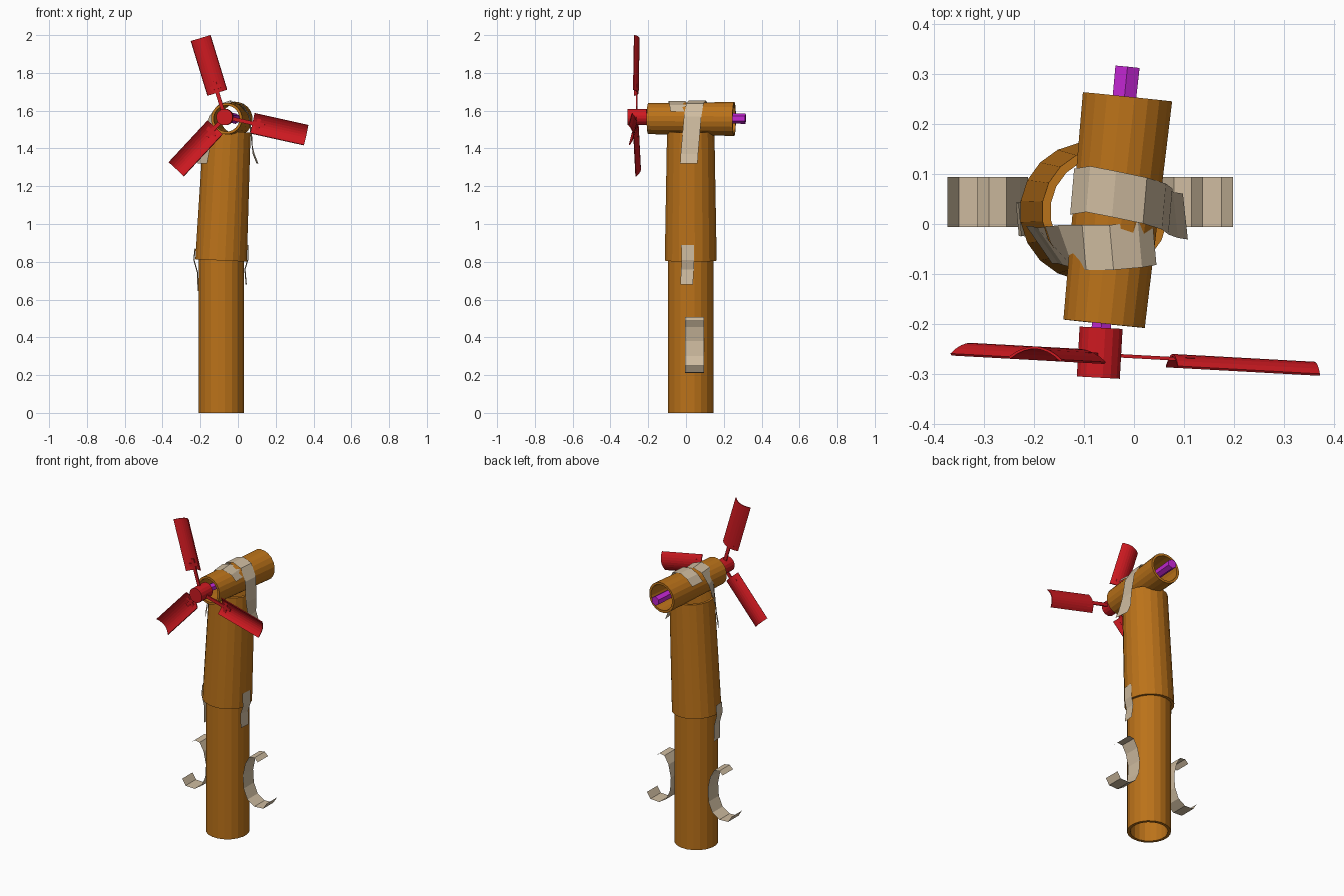
import bpy, math
from mathutils import Vector as V

if "Cube" in bpy.data.objects:
    bpy.data.objects.remove(bpy.data.objects["Cube"])


def material(name, rgb):
    m = bpy.data.materials.new(name)
    m.diffuse_color = (*rgb, 1)
    m.use_nodes = True
    m.node_tree.nodes["Principled BSDF"].inputs["Base Color"].default_value = m.diffuse_color
    return m


BROWN = material("card_brown", (0.50, 0.17, 0.01))
TAN = material("tape_tan", (0.62, 0.50, 0.35))
RED = material("rotor_red", (0.62, 0.01, 0.015))
PURPLE = material("shaft_purple", (0.55, 0.02, 0.65))


def add_mesh(name, verts, faces, mat):
    me = bpy.data.meshes.new(name)
    me.from_pydata([tuple(v) for v in verts], [], faces)
    me.materials.append(mat)
    ob = bpy.data.objects.new(name, me)
    bpy.context.collection.objects.link(ob)
    return ob


def ring(c, axis, r, n):
    side = V((1, 0, 0)) if abs(axis.x) < 0.8 else V((0, 1, 0))
    u = (side - axis * side.dot(axis)).normalized()
    w = axis.cross(u)
    return [c + r * (math.cos(a) * u + math.sin(a) * w)
            for a in (2 * math.pi * (i + 0.5) / n for i in range(n))]


def cylinder(name, p0, p1, r0, r1, n, mat, wall=0):
    """Capped cylinder, or an open tube when wall > 0."""
    p0, p1 = V(p0), V(p1)
    ax = (p1 - p0).normalized()
    loops = [ring(p0, ax, r0, n), ring(p1, ax, r1, n)]
    if wall:
        loops += [ring(p1, ax, r1 - wall, n), ring(p0, ax, r0 - wall, n)]
    k = len(loops)
    faces = []
    for j in range(k if wall else 1):
        a, b = j * n, (j + 1) % k * n
        faces += [(a + i, a + (i + 1) % n, b + (i + 1) % n, b + i) for i in range(n)]
    if not wall:
        faces += [tuple(reversed(range(n))), tuple(range(n, 2 * n))]
    return add_mesh(name, [v for l in loops for v in l], faces, mat)


def ribbon(name, path, widths):
    """Thin strip along path; widths holds one full-width vector per point."""
    verts = []
    for p, w in zip(path, widths):
        verts += [V(p) - V(w) / 2, V(p) + V(w) / 2]
    faces = [(2 * i, 2 * i + 1, 2 * i + 3, 2 * i + 2) for i in range(len(path) - 1)]
    return add_mesh(name, verts, faces, TAN)


# Tower and nacelle tubes
cylinder("lower_tower_tube", (-0.088, 0.025, 0), (-0.088, 0.025, 0.86),
         0.122, 0.122, 20, BROWN, 0.017)
cylinder("upper_tower_tube", (-0.09, 0.025, 0.807), (-0.058, 0.025, 1.49),
         0.139, 0.127, 20, BROWN, 0.017)
cylinder("nacelle_tube", (-0.06, -0.2, 1.558), (-0.013, 0.255, 1.556),
         0.083, 0.091, 20, BROWN, 0.014)

# Rotor shaft and hub
cylinder("rotor_shaft", (-0.067, -0.22, 1.567), (-0.013, 0.315, 1.558),
         0.022, 0.028, 6, PURPLE)
cylinder("rotor_hub", (-0.0715, -0.308, 1.566), (-0.066, -0.208, 1.566),
         0.044, 0.044, 16, RED)

# Rotor blades: shallow troughs on flat struts with a cross bar
HUB = V((-0.069, -0.258, 1.566))
AXIS = V((0.055, 1, 0)).normalized()
SIDE = V((1, -0.055, 0)).normalized()
UP = V((0, 0, 1))


def bar(name, d, lat, r0, r1, half, depth=-0.004, thick=0.007):
    verts = [HUB + d * r + lat * s * half + AXIS * (depth + t * thick / 2)
             for r in (r0, r1) for s in (-1, 1) for t in (-1, 1)]
    add_mesh(name, verts, [(0, 1, 3, 2), (4, 6, 7, 5), (0, 4, 5, 1),
                           (2, 3, 7, 6), (0, 2, 6, 4), (1, 5, 7, 3)], RED)


for i, (deg, start, end) in enumerate([(107, 0.135, 0.438), (-12.5, 0.15, 0.442),
                                       (227, 0.075, 0.378)], 1):
    a = math.radians(deg)
    d = SIDE * math.cos(a) + UP * math.sin(a)
    lat = AXIS.cross(d)
    n = 8
    us = [-1 + 2 * k / n for k in range(n + 1)]
    verts = [HUB + d * r + lat * 0.054 * u + AXIS * (-0.02 + 0.023 * (1 - u * u))
             for r in (start, end) for u in us]
    faces = [(k, k + 1, n + 2 + k, n + 1 + k) for k in range(n)]
    blade = add_mesh(f"blade_{i}", verts, faces, RED)
    mod = blade.modifiers.new("thickness", "SOLIDIFY")
    mod.thickness = 0.005
    mod.offset = 0
    bar(f"blade_strut_{i}", d, lat, 0.03, start + 0.065, 0.010)
    bar(f"blade_cross_bar_{i}", d, lat, start + 0.02, start + 0.04, 0.03)

# Tape bands over the nacelle, hanging down the tower
ribbon("back_tape_band",
       [(-0.124, 0.065, 1.595), (-0.092, 0.07, 1.635), (-0.04, 0.06, 1.653),
        (0.022, 0.047, 1.638), (0.06, 0.035, 1.57), (0.073, 0.025, 1.45),
        (0.083, 0.018, 1.37), (0.103, 0.015, 1.32)],
       [(0.008, 0.092, 0)] * 6 + [(-0.01, 0.092, 0)] * 2)
ribbon("front_tape_band",
       [(0.041, -0.037, 1.595), (0.012, -0.042, 1.63), (-0.045, -0.047, 1.65),
        (-0.1, -0.047, 1.632), (-0.137, -0.045, 1.57), (-0.168, -0.045, 1.45),
        (-0.178, -0.042, 1.38), (-0.19, -0.042, 1.32)],
       [(-0.008, 0.09, 0)] * 4 + [(-0.03, 0.085, 0)] + [(-0.052, 0.075, 0)] * 3)

# Tape patches over the tower joint
ribbon("right_joint_tape",
       [(0.052, 0.008, 0.89), (0.052, 0.01, 0.81), (0.037, 0.008, 0.76), (0.044, 0.003, 0.68)],
       [(0.006, 0.067, 0)] * 4)
ribbon("left_joint_tape",
       [(-0.228, 0.008, 0.87), (-0.234, 0.01, 0.81), (-0.214, 0.008, 0.74), (-0.212, 0.003, 0.645)],
       [(-0.006, 0.067, 0)] * 4)

# Curled side strips, mirrored about the tower axis
curl = [(0.138, 0.487), (0.115, 0.508), (0.08, 0.503), (0.053, 0.455), (0.037, 0.38),
        (0.042, 0.3), (0.068, 0.24), (0.115, 0.21), (0.175, 0.213), (0.198, 0.25)]
for side, s in (("right", 1), ("left", -1)):
    ribbon(f"{side}_curled_strip",
           [(-0.088 + s * (x + 0.088), 0.044, z) for x, z in curl],
           [(0, 0.1, 0)] * len(curl))
